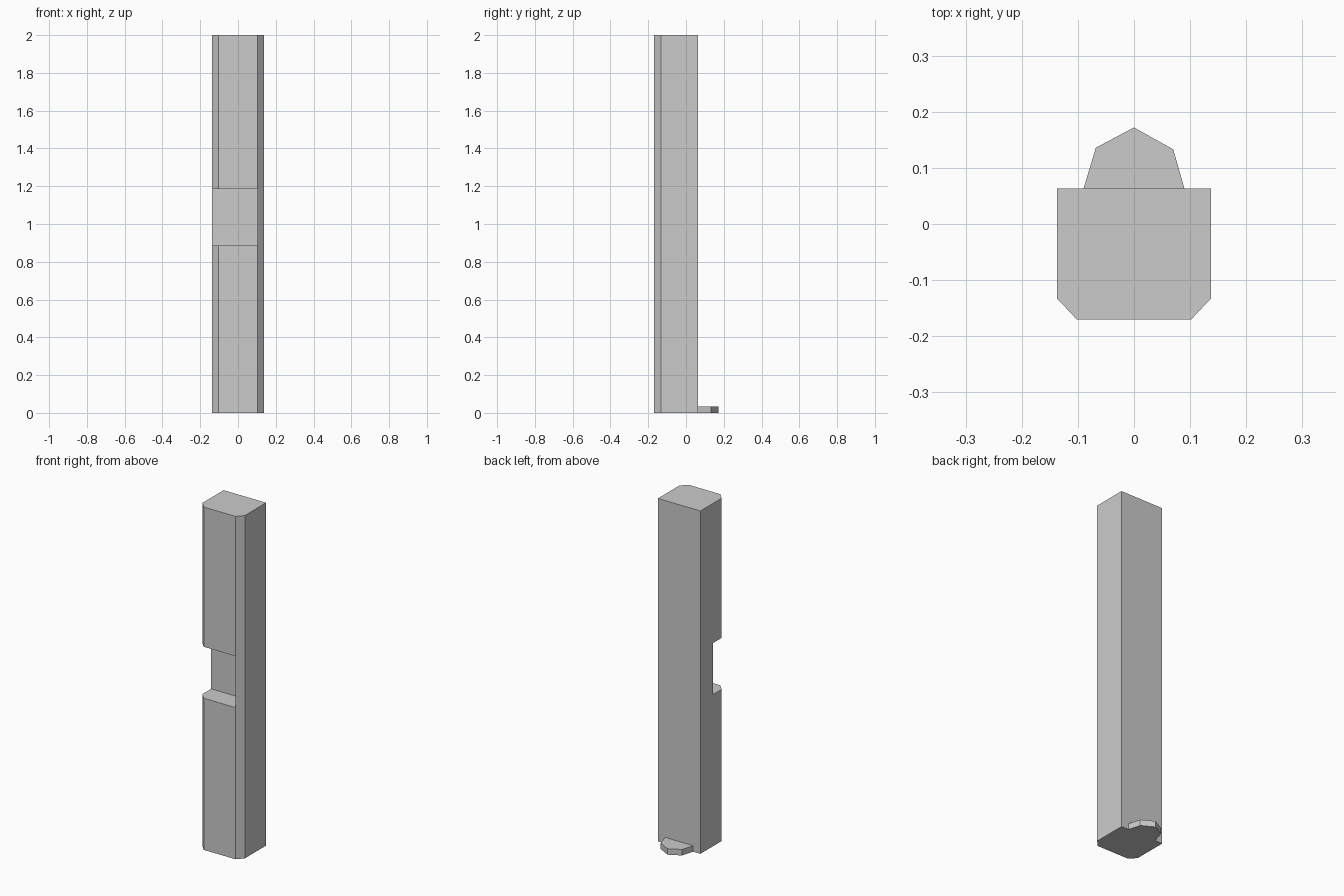
import bpy
import bmesh

if "Cube" in bpy.data.objects:
    bpy.data.objects.remove(bpy.data.objects["Cube"])


def prism(name, outline, z0, z1):
    """Closed flat-shaded prism from a counter-clockwise xy outline."""
    bm = bmesh.new()
    base = bm.faces.new([bm.verts.new((x, y, z0)) for x, y in outline])
    top = bmesh.ops.extrude_face_region(bm, geom=[base])["geom"]
    bmesh.ops.translate(bm, vec=(0, 0, z1 - z0),
                        verts=[g for g in top if isinstance(g, bmesh.types.BMVert)])
    bmesh.ops.recalc_face_normals(bm, faces=bm.faces)
    mesh = bpy.data.meshes.new(name)
    bm.to_mesh(mesh)
    bm.free()
    obj = bpy.data.objects.new(name, mesh)
    bpy.context.collection.objects.link(obj)
    return obj


HALF_W, FLAT_W = 0.137, 0.102
FRONT, CHAMFER, BACK = -0.17, -0.133, 0.063

# Tall post with two chamfered front corners
right = [(FLAT_W, FRONT), (HALF_W, CHAMFER), (HALF_W, BACK)]
left = [(-x, y) for x, y in reversed(right)]
post = prism("post", right + left, 0, 2)

# Notch in the front, open to the left and stopping at the right chamfer
notch = prism("notch_cutter", [(-0.3, -0.3), (FLAT_W, -0.3),
                               (FLAT_W, -0.052), (-0.3, -0.052)], 0.885, 1.185)
notch.hide_render = True
notch.hide_viewport = True
cut = post.modifiers.new("notch", 'BOOLEAN')
cut.operation = 'DIFFERENCE'
cut.solver = 'EXACT'
cut.object = notch

# Small faceted foot plate behind the post
prism("foot_plate", [(-0.09, BACK), (0.09, BACK), (0.07, 0.133),
                     (0, 0.172), (-0.068, 0.136)], 0, 0.035)
